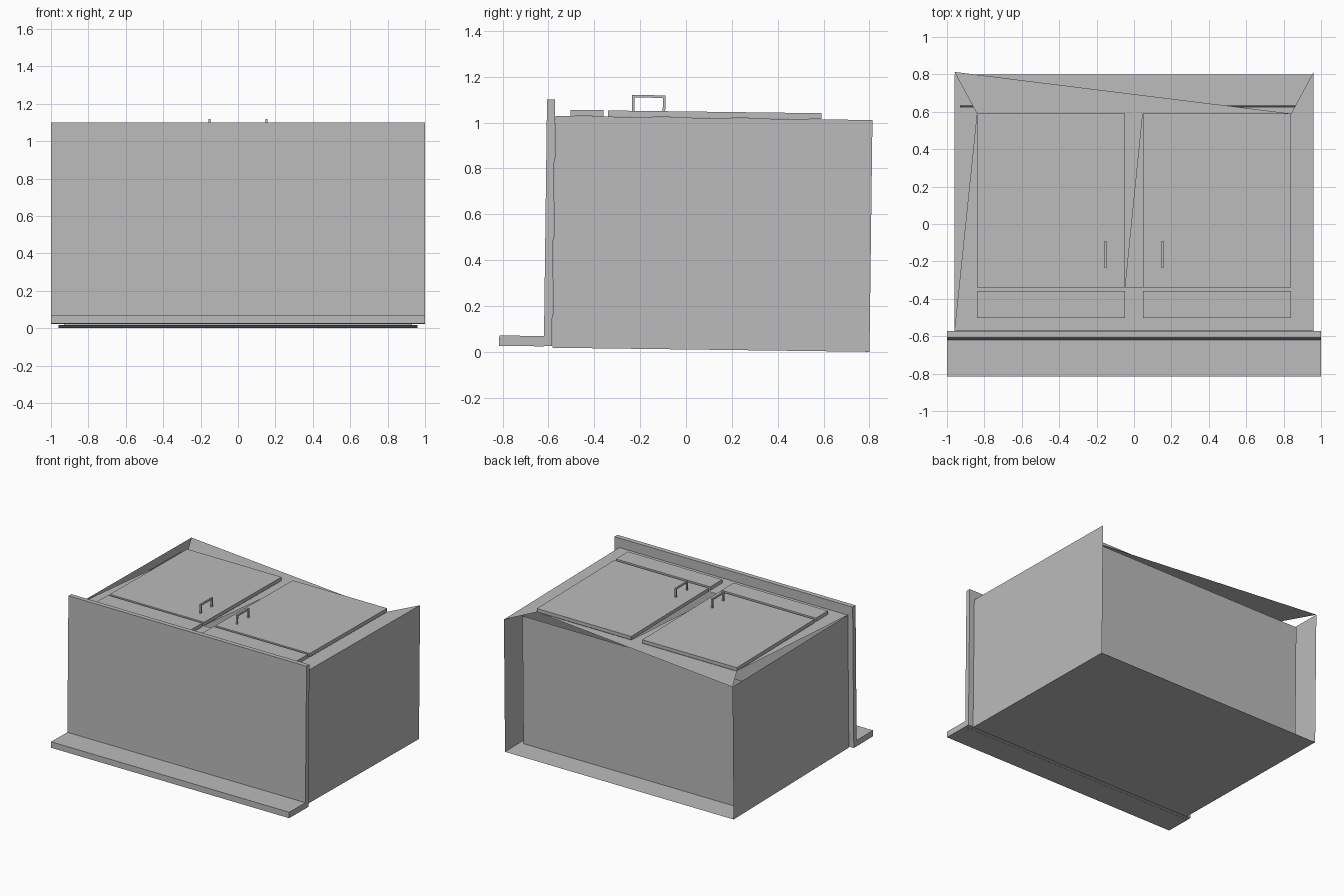
import bpy, bmesh
from mathutils import Matrix

cube = bpy.data.objects.get("Cube")
if cube:
    bpy.data.objects.remove(cube, do_unlink=True)

TILT = Matrix.Rotation(-0.0128, 4, 'X')   # the whole unit leans slightly

grey = bpy.data.materials.new("plain_grey")
grey.use_nodes = True
grey.diffuse_color = (0.5, 0.5, 0.5, 1)
grey.node_tree.nodes["Principled BSDF"].inputs["Base Color"].default_value = (0.5, 0.5, 0.5, 1)


def finish(name, bm):
    bm.transform(TILT)
    mesh = bpy.data.meshes.new(name)
    bm.to_mesh(mesh)
    bm.free()
    mesh.materials.append(grey)
    obj = bpy.data.objects.new(name, mesh)
    bpy.context.collection.objects.link(obj)


def add_box(bm, x, y, z):
    verts = bmesh.ops.create_cube(bm, size=1)["verts"]
    for v in verts:
        v.co = [lo + (c + 0.5) * (hi - lo) for c, (lo, hi) in zip(v.co, (x, y, z))]


def box(name, x, y, z):
    bm = bmesh.new()
    add_box(bm, x, y, z)
    finish(name, bm)


def sheet(name, *polygons):
    bm = bmesh.new()
    for points in polygons:
        bm.faces.new([bm.verts.new(p) for p in points])
    finish(name, bm)


W, FRONT, BACK, FLOOR, TOP = 0.96, -0.583, 0.80, 0.0105, 1.021
IN_W, IN_BACK, IN_TOP = 0.93, 0.622, 0.985

# Worktop panel and its upstand
box("worktop", (-1, 1), (-0.62, -0.585), (0.017, 1.092))
box("upstand", (-1, 1), (-0.815, -0.62), (0.016, 0.061))

# Carcass: thin sheets
sheet("carcass_floor", [(-W, FRONT, FLOOR), (-W, BACK, FLOOR), (W, BACK, FLOOR), (W, FRONT, FLOOR)])
for side, s in (("left", 1), ("right", -1)):
    ring = [(FRONT, FLOOR), (BACK, FLOOR), (BACK, TOP), (FRONT, TOP)]
    sheet(side + "_side", [(s * W, y, z) for y, z in ring][::s])
    inner = [(FRONT, FLOOR), (IN_BACK, FLOOR), (IN_BACK, IN_TOP), (FRONT, IN_TOP)]
    sheet(side + "_lining", [(s * IN_W, y, z) for y, z in inner][::-s])
sheet("inset_wall", [(IN_W, IN_BACK, FLOOR), (-IN_W, IN_BACK, FLOOR),
                     (-IN_W, IN_BACK, IN_TOP), (IN_W, IN_BACK, IN_TOP)])

# Face frame around the openings, partly open at the corners
X, M, Y0, Y1 = 0.84, 0.047, -0.353, 0.577
flat = [
    [(W, FRONT), (W, BACK), (X, Y1), (X, Y0)],
    [(-W, FRONT), (-X, Y0), (-X, Y1)],
    [(-W, BACK), (-X, Y1), (X, Y1)],
    [(-W, FRONT), (W, FRONT), (X, Y0), (-X, Y0)],
    [(-M, Y0), (M, Y1), (-M, Y1)],
]
sheet("face_frame", *[[(x, y, TOP) for x, y in poly] for poly in flat])

# Doors, drawer fronts and pull handles
for side, s in (("left", 1), ("right", -1)):
    span = sorted((s * M, s * X))
    box(side + "_door", span, (Y0, Y1), (1.022, 1.048))
    box(side + "_drawer_front", span, (-0.516, -0.373), (1.022, 1.049))
    bm = bmesh.new()
    x = (s * 0.153 - 0.006, s * 0.153 + 0.006)
    y0, y1, t = -0.249, -0.104, 0.011
    add_box(bm, x, (y0, y0 + t), (1.047, 1.106))
    add_box(bm, x, (y1 - t, y1), (1.047, 1.106))
    add_box(bm, x, (y0, y1), (1.106, 1.117))
    finish(side + "_handle", bm)
